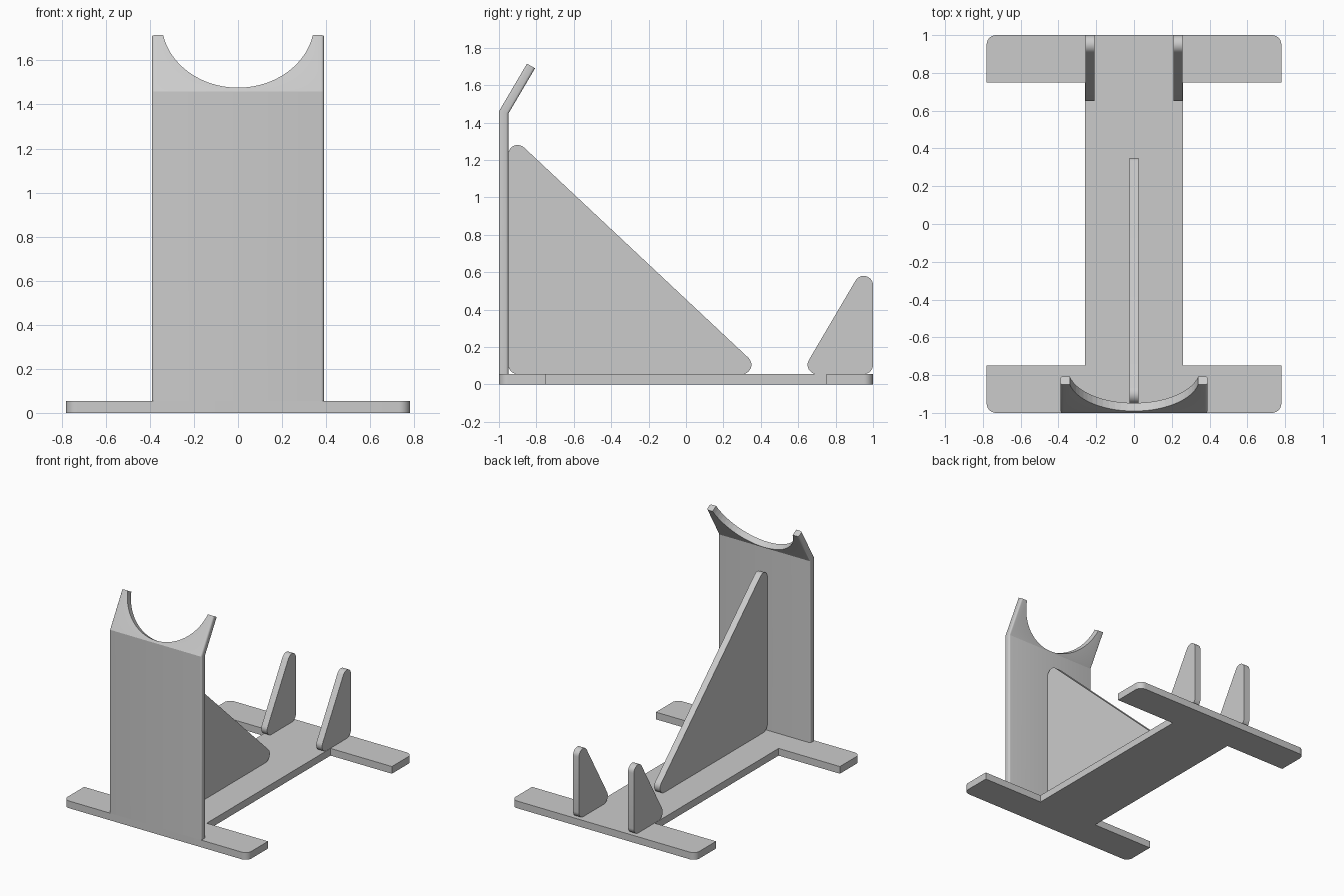
import bpy, bmesh, math
from mathutils import Matrix, Vector

cube = bpy.data.objects.get("Cube")
if cube:
    bpy.data.objects.remove(cube, do_unlink=True)

grey = bpy.data.materials.new("matte grey")
grey.use_nodes = True
colour = (0.6, 0.6, 0.6, 1)
grey.diffuse_color = colour
grey.node_tree.nodes["Principled BSDF"].inputs["Base Color"].default_value = colour

T = 0.055    # base thickness
R = 0.05     # corner radius


def prism(name, outline, depth):
    """Extrude a closed outline of 3D points along a depth vector."""
    bm = bmesh.new()
    face = bm.faces.new([bm.verts.new(p) for p in outline])
    new = bmesh.ops.extrude_face_region(bm, geom=[face])["geom"]
    bmesh.ops.translate(bm, vec=Vector(depth),
                        verts=[v for v in new if isinstance(v, bmesh.types.BMVert)])
    bmesh.ops.recalc_face_normals(bm, faces=bm.faces)
    mesh = bpy.data.meshes.new(name)
    bm.to_mesh(mesh)
    bm.free()
    obj = bpy.data.objects.new(name, mesh)
    bpy.context.collection.objects.link(obj)
    mesh.materials.append(grey)
    return obj


def finish(obj):
    bpy.ops.object.select_all(action='DESELECT')
    obj.select_set(True)
    bpy.context.view_layer.objects.active = obj
    bpy.ops.object.shade_smooth_by_angle(angle=math.radians(25))


def arc(cx, cy, start, end, steps=10, r=R):
    """Points on an arc, angles in degrees."""
    angles = [math.radians(start + (end - start) * i / steps) for i in range(steps + 1)]
    return [(cx + r * math.cos(a), cy + r * math.sin(a)) for a in angles]


def rounded_triangle(name, centres, x, width):
    """Upright plate in the YZ plane; centres run counter-clockwise."""
    pts = []
    for i, c in enumerate(centres):
        before, after = centres[i - 1], centres[(i + 1) % 3]
        a = math.degrees(math.atan2(c[1] - before[1], c[0] - before[0])) - 90
        b = math.degrees(math.atan2(after[1] - c[1], after[0] - c[0])) - 90
        pts += arc(*c, a, a + (b - a) % 360)
    finish(prism(name, [(x - width / 2, y, z) for y, z in pts], (width, 0, 0)))


# I-shaped base with rounded outer corners
half = ([(0.26, -0.75), (0.78, -0.75)][::-1])
lower = arc(0.73, -0.95, -90, 0) + half
right = lower + [(x, -y) for x, y in reversed(lower)]
outline = right + [(-x, -y) for x, y in right]
finish(prism("base", [(x, y, 0) for x, y in outline], (0, 0, T)))

# Upright plate with a leaning top
side = [(-1, T), (-0.95, T), (-0.95, 1.447), (-0.807, 1.69), (-0.85, 1.715), (-1, 1.46)]
plate = prism("upright_plate", [(-0.39, y, z) for y, z in side], (0.78, 0, 0))
bm = bmesh.new()
bm.from_mesh(plate.data)
long_edges = [e for e in bm.edges
              if abs(e.verts[0].co.x - e.verts[1].co.x) < 0.01
              and abs(e.verts[0].co.z - e.verts[1].co.z) > 0.1]
bmesh.ops.bevel(bm, geom=long_edges, offset=0.013, segments=4, profile=0.5, affect='EDGES')
bm.to_mesh(plate.data)
bm.free()

# Round notch cut square to the leaning top
cutter = prism("notch_cutter", [(x, y, -0.3) for x, y in arc(0, 0, 0, 354.375, 63, 0.347)],
               (0, 0, 0.6))
slope = Vector((0, 0.5, math.cos(math.radians(30))))
centre = Vector((0, -0.85, 1.715)) + slope * 0.07
cutter.matrix_world = Matrix.Translation(centre) @ Matrix.Rotation(math.radians(60), 4, 'X')
cutter.hide_render = True
cut = plate.modifiers.new("notch", 'BOOLEAN')
cut.operation = 'DIFFERENCE'
cut.solver = 'EXACT'
cut.object = cutter
finish(plate)
bpy.context.view_layer.objects.active = plate
bpy.ops.object.modifier_apply(modifier="notch")
bpy.data.objects.remove(cutter, do_unlink=True)

# Large brace behind the plate, and the two end stops
low = T + R
rounded_triangle("brace", [(-0.9, low), (0.3, low), (-0.9, 1.23)], 0, 0.05)
for name, x in (("left_stop", 0.233), ("right_stop", -0.233)):
    rounded_triangle(name, [(0.7, low), (0.95, low), (0.95, 0.53)], x, 0.05)
